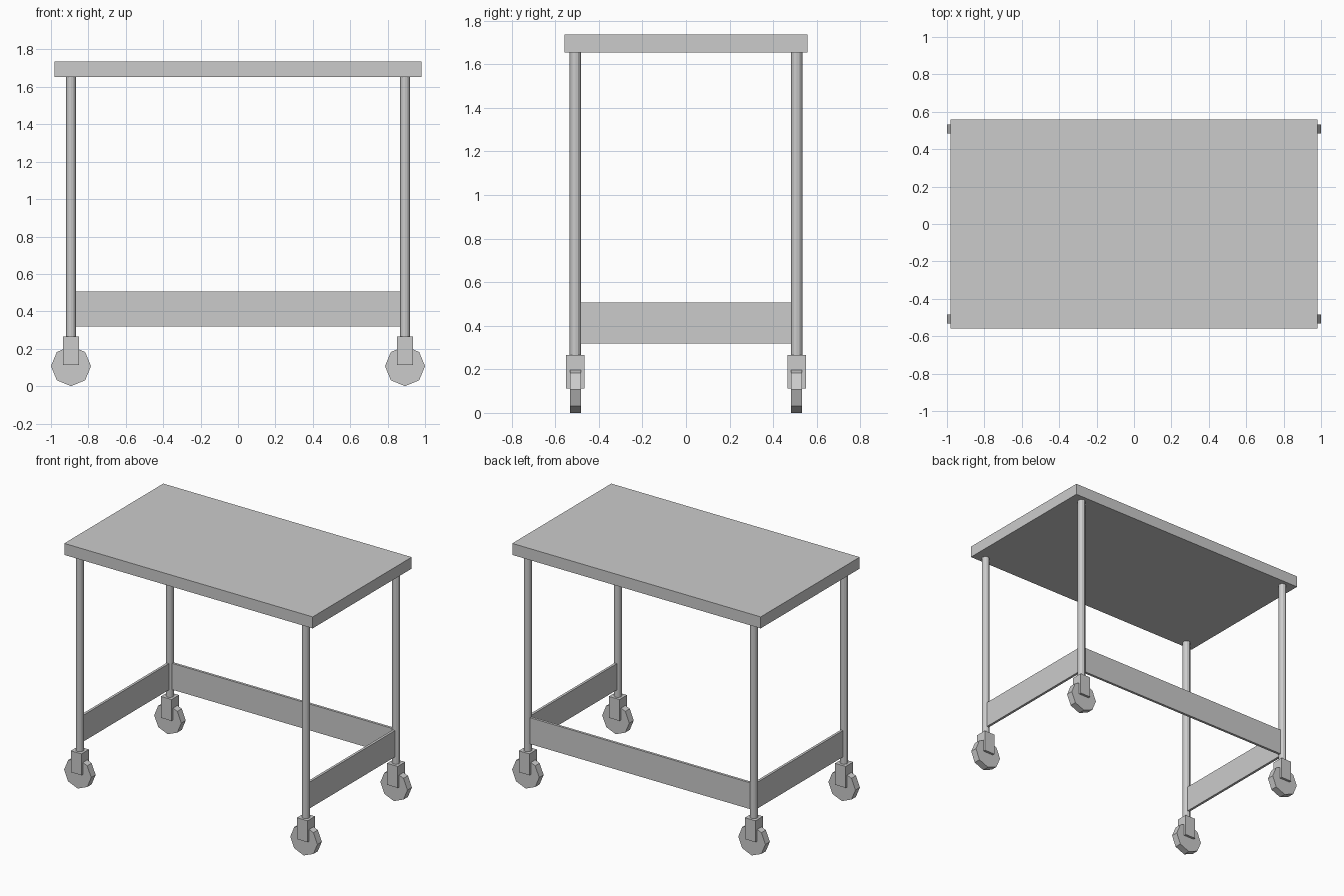
import bpy
from math import pi

default = bpy.data.objects.get("Cube")
if default:
    bpy.data.objects.remove(default, do_unlink=True)

# Single grey finish
grey = bpy.data.materials.new("light grey")
grey.use_nodes = True
colour = (0.6, 0.6, 0.6, 1)
grey.diffuse_color = colour
grey.node_tree.nodes["Principled BSDF"].inputs["Base Color"].default_value = colour


def finish(name):
    obj = bpy.context.object
    obj.name = name
    obj.data.materials.append(grey)
    return obj


def box(name, size, centre):
    bpy.ops.mesh.primitive_cube_add(size=1, location=centre)
    obj = finish(name)
    obj.scale = size
    bpy.ops.object.transform_apply(location=False, rotation=False, scale=True)
    return obj


def cylinder(name, sides, radius, depth, centre, rotation=(0, 0, 0)):
    bpy.ops.mesh.primitive_cylinder_add(vertices=sides, radius=radius, depth=depth,
                                        location=centre, rotation=rotation)
    return finish(name)


LEG_X, LEG_Y = 0.893, 0.508
LEG_R = 0.026
TOP_LOW, TOP_HIGH = 1.654, 1.736
FORK_LOW, FORK_MID, FORK_HIGH = 0.112, 0.197, 0.265
FORK_W, WHEEL_W, WHEEL_R = 0.084, 0.05, 0.107

# Table top
box("table_top", (1.962, 1.117, TOP_HIGH - TOP_LOW), (0, 0, (TOP_LOW + TOP_HIGH) / 2))

# Legs with casters
for sx, side in ((1, "left"), (-1, "right")):
    for sy, end in ((-1, "front"), (1, "back")):
        tag = f"{end}_{side}"
        x, y = sx * LEG_X, sy * LEG_Y
        cylinder(f"{tag}_leg", 12, LEG_R, TOP_LOW - FORK_HIGH,
                 (x, y, (TOP_LOW + FORK_HIGH) / 2))
        box(f"{tag}_caster_head", (FORK_W, FORK_W, FORK_HIGH - FORK_MID),
            (x, y, (FORK_HIGH + FORK_MID) / 2))
        arm = (FORK_W - WHEEL_W) / 2
        for s, part in ((-1, "front"), (1, "back")):
            box(f"{tag}_caster_{part}_arm", (FORK_W, arm, FORK_MID - FORK_LOW),
                (x, y + s * (WHEEL_W + arm) / 2, (FORK_MID + FORK_LOW) / 2))
        cylinder(f"{tag}_wheel", 8, WHEEL_R, WHEEL_W, (x, y, WHEEL_R), (pi / 2, 0, 0))

# Brace panels on the back and both sides
PANEL_Z, PANEL_H, PANEL_T = 0.412, 0.188, 0.018
box("back_panel", (2 * LEG_X - LEG_R, PANEL_T, PANEL_H), (0, LEG_Y, PANEL_Z))
for sx, side in ((1, "left"), (-1, "right")):
    box(f"{side}_panel", (PANEL_T, 2 * LEG_Y - LEG_R, PANEL_H), (sx * LEG_X, 0, PANEL_Z))
